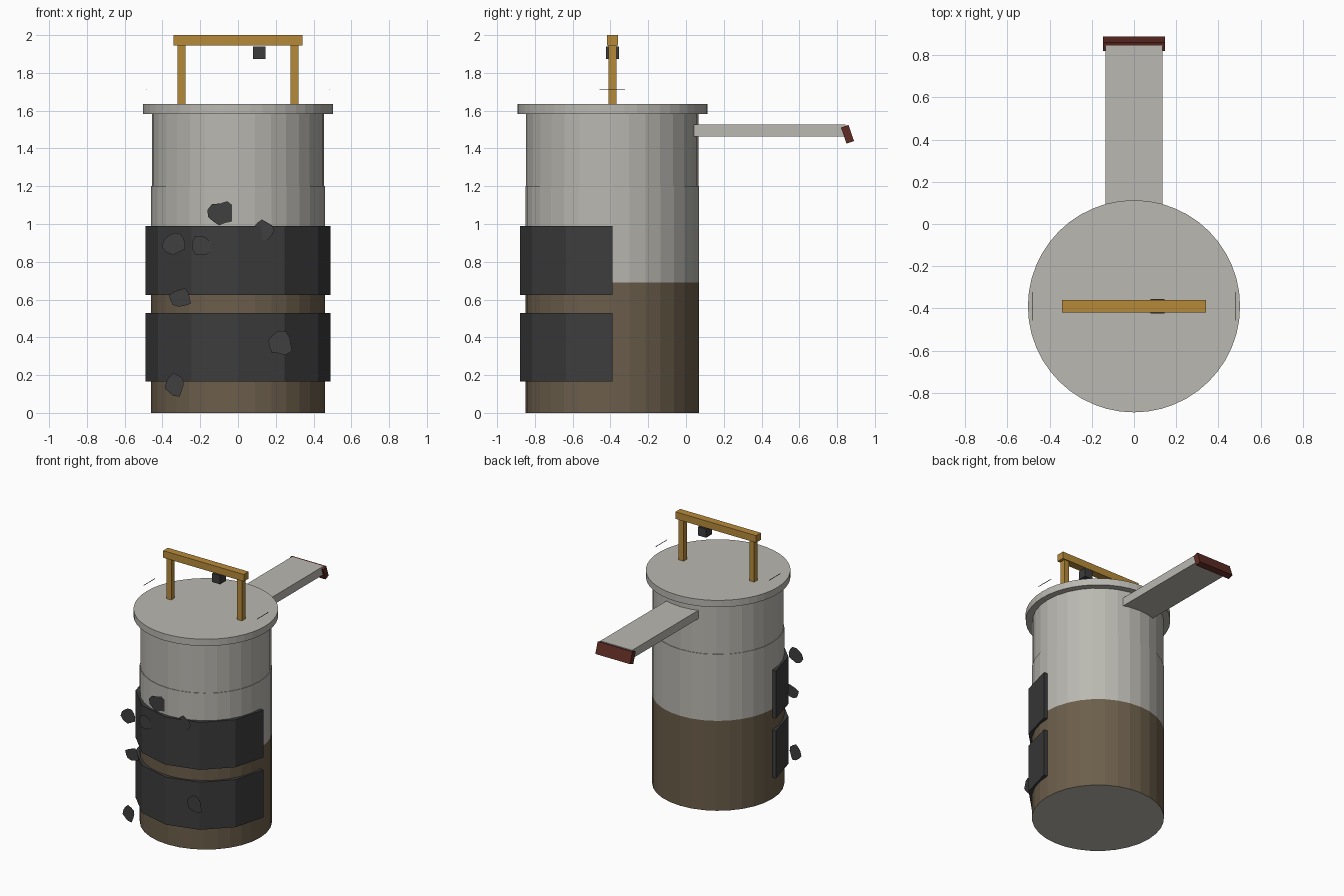
import bpy, bmesh, math, random
from mathutils import Matrix, Vector

if "Cube" in bpy.data.objects:
    bpy.data.objects.remove(bpy.data.objects["Cube"])

random.seed(4)
CY = -0.39  # y of the drum axis


def material(name, rgb):
    m = bpy.data.materials.new(name)
    m.diffuse_color = (*rgb, 1)
    m.use_nodes = True
    m.node_tree.nodes["Principled BSDF"].inputs["Base Color"].default_value = m.diffuse_color
    return m


GREY = material("pale grey", (0.49, 0.48, 0.44))
BROWN = material("dull brown", (0.15, 0.112, 0.07))
CHARCOAL = material("charcoal", (0.046, 0.046, 0.046))
SOOT = material("soot", (0.05, 0.05, 0.05))
WOOD = material("golden wood", (0.47, 0.255, 0.042))
RED = material("dark red", (0.115, 0.024, 0.017))


def finish(name, bm, *mats):
    bmesh.ops.recalc_face_normals(bm, faces=bm.faces)
    me = bpy.data.meshes.new(name)
    bm.to_mesh(me)
    bm.free()
    for m in mats:
        me.materials.append(m)
    ob = bpy.data.objects.new(name, me)
    bpy.context.collection.objects.link(ob)
    return ob


def box(name, centre, size, mat, tilt=0):
    bm = bmesh.new()
    bmesh.ops.create_cube(bm, size=1, matrix=Matrix.Translation(centre)
                          @ Matrix.Rotation(tilt, 4, 'X') @ Matrix.Diagonal((*size, 1)))
    return finish(name, bm, mat)


def lathe(name, profile, sides, *mats):
    """Closed stack of rings around the drum axis, capped at both ends."""
    bm = bmesh.new()
    rings = [[bm.verts.new((r * math.cos(math.tau * i / sides),
                            CY + r * math.sin(math.tau * i / sides), z))
              for i in range(sides)] for r, z in profile]
    for a, b in zip(rings, rings[1:]):
        for i in range(sides):
            j = (i + 1) % sides
            bm.faces.new((a[i], a[j], b[j], b[i]))
    bm.faces.new(rings[0][::-1])
    bm.faces.new(rings[-1])
    return finish(name, bm, *mats)


# drum: brown lower wall, grey upper wall and grey base
drum = lathe("drum", [(0.46, 0), (0.46, 0.69), (0.46, 1.2), (0.456, 1.2), (0.456, 1.6)],
             32, GREY, BROWN)
for p in drum.data.polygons:
    p.material_index = int(0.01 < p.center.z < 0.69)

lathe("lid", [(0.503, 1.583), (0.503, 1.635)], 48, GREY)


# half-round dark bands wrapped around the front
def band(name, z0, z1):
    bm = bmesh.new()
    cols = []
    for k in range(7):
        a = math.pi + math.pi * k / 6
        cols.append([bm.verts.new((r * math.cos(a), CY + r * math.sin(a), z))
                     for r, z in ((0.49, z0), (0.49, z1), (0.455, z1), (0.455, z0))])
    for a, b in zip(cols, cols[1:]):
        for i in range(4):
            j = (i + 1) % 4
            bm.faces.new((a[i], b[i], b[j], a[j]))
    bm.faces.new(cols[0])
    bm.faces.new(cols[-1][::-1])
    finish(name, bm, CHARCOAL)


band("lower_band", 0.165, 0.53)
band("upper_band", 0.625, 0.99)

# lid handle
for side, sx in (("left", -1), ("right", 1)):
    box(f"{side}_handle_post", (sx * 0.3, CY, 1.79), (0.042, 0.042, 0.32), WOOD)
    box(f"{side}_lid_wire", (sx * 0.482, CY, 1.71), (0.003, 0.135, 0.003), CHARCOAL)
box("handle_bar", (0, CY, 1.973), (0.685, 0.058, 0.054), WOOD)
box("handle_block", (0.112, CY, 1.907), (0.067, 0.069, 0.067), CHARCOAL)

# rear chute and its tilted end cap
box("chute", (0, 0.443, 1.494), (0.27, 0.805, 0.064), GREY)
box("chute_cap", (0, 0.855, 1.475), (0.295, 0.042, 0.09), RED, math.radians(19))


# flat ragged flakes in one plane at the front
def flake(name, x, z, rx, rz):
    bm = bmesh.new()
    n = 11
    ring = []
    for i in range(n):
        a = math.tau * i / n
        r = random.uniform(0.72, 1.05)
        ring.append(bm.verts.new((x + rx * r * math.cos(a), -0.847, z + rz * r * math.sin(a))))
    bm.faces.new(ring)
    finish(name, bm, SOOT)


for i, f in enumerate([(-0.335, 0.9, 0.07, 0.067), (-0.19, 0.885, 0.055, 0.065),
                       (-0.09, 1.055, 0.08, 0.072), (0.135, 0.965, 0.058, 0.058),
                       (-0.307, 0.61, 0.066, 0.056), (-0.333, 0.15, 0.058, 0.068),
                       (0.222, 0.368, 0.076, 0.072)]):
    flake(f"flake_{i + 1}", *f)
